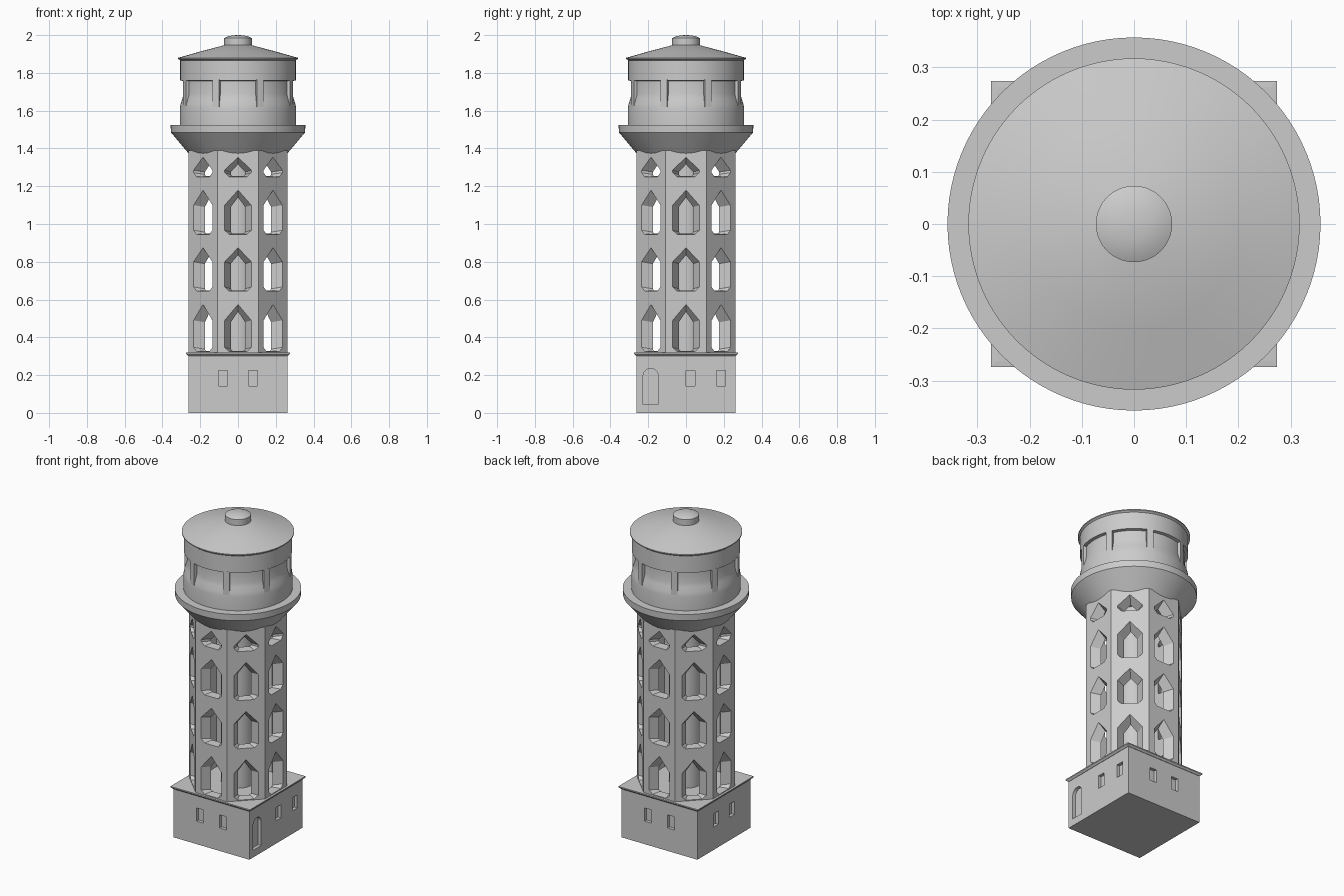
import bpy, bmesh, math
from mathutils import Matrix, Vector

if "Cube" in bpy.data.objects:
    bpy.data.objects.remove(bpy.data.objects["Cube"])

stone = bpy.data.materials.new("grey stone")
stone.diffuse_color = (0.6, 0.6, 0.6, 1)
stone.use_nodes = True
stone.node_tree.nodes["Principled BSDF"].inputs["Base Color"].default_value = stone.diffuse_color


def finish(name, bm, smooth=False, helper=False):
    bmesh.ops.recalc_face_normals(bm, faces=bm.faces)
    mesh = bpy.data.meshes.new(name)
    bm.to_mesh(mesh)
    bm.free()
    mesh.materials.append(stone)
    ob = bpy.data.objects.new(name, mesh)
    bpy.context.collection.objects.link(ob)
    ob.hide_render = helper
    if smooth:
        bpy.ops.object.select_all(action='DESELECT')
        ob.select_set(True)
        bpy.context.view_layer.objects.active = ob
        bpy.ops.object.shade_smooth_by_angle(angle=math.radians(30))
    return ob


def loft(bm, loops, closed=False):
    """Skin equal-length point loops; cap the ends or join them in a ring."""
    rings = [[bm.verts.new(p) for p in loop] for loop in loops]
    n = len(rings[0])
    pairs = list(zip(rings, rings[1:])) + ([(rings[-1], rings[0])] if closed else [])
    for a, b in pairs:
        for i in range(n):
            j = (i + 1) % n
            bm.faces.new((a[i], a[j], b[j], b[i]))
    if not closed:
        bm.faces.new(rings[0])
        bm.faces.new(rings[-1])


def ring(r, z, n, start=0.0):
    return [(r * math.cos(start + math.tau * i / n), r * math.sin(start + math.tau * i / n), z)
            for i in range(n)]


def lathe(name, profile, n=96):
    bm = bmesh.new()
    loft(bm, [ring(r, z, n) for r, z in profile])
    return finish(name, bm, smooth=True)


def square_stack(name, levels):
    bm = bmesh.new()
    loft(bm, [ring(h * math.sqrt(2), z, 4, math.pi / 4) for h, z in levels])
    return finish(name, bm)


def wall_cut(bm, angle, outer, inner, d_out, d_in):
    """Prism through a wall; outlines are (sideways, z), angle 0 faces -y."""
    rot = Matrix.Rotation(angle, 3, 'Z')
    loft(bm, [[rot @ Vector((u, -d, z)) for u, z in pts]
              for pts, d in ((outer, d_out), (inner, d_in))])


def subtract(ob, cutter):
    mod = ob.modifiers.new("openings", 'BOOLEAN')
    mod.operation = 'DIFFERENCE'
    mod.solver = 'EXACT'
    mod.object = cutter
    bpy.context.view_layer.objects.active = ob
    bpy.ops.object.select_all(action='DESELECT')
    ob.select_set(True)
    bpy.ops.object.modifier_apply(modifier=mod.name)
    bpy.data.objects.remove(cutter)


# Square base with recessed windows and an arched door
base = square_stack("base", [(0.262, 0), (0.262, 0.306)])
bm = bmesh.new()


def base_recess(turn, pts):
    wall_cut(bm, turn * math.pi / 2, pts, pts, 0.28, 0.242)


for turn, centres in enumerate([(-0.079, 0.079), (0.024, 0.185), (-0.079, 0.079), (-0.079, 0.079)]):
    for c in centres:
        base_recess(turn, [(c - 0.024, 0.143), (c + 0.024, 0.143), (c + 0.024, 0.225), (c - 0.024, 0.225)])
arch = [(-0.187 + 0.04 * math.cos(math.pi * i / 10), 0.195 + 0.04 * math.sin(math.pi * i / 10))
        for i in range(11)]
base_recess(1, [(-0.227, 0.045), (-0.147, 0.045)] + arch)
subtract(base, finish("base_cutter", bm, helper=True))

# Cornice on the base
square_stack("cornice", [(0.264, 0.302), (0.274, 0.312), (0.274, 0.319), (0.262, 0.32)])

# Hollow octagonal shaft
bm = bmesh.new()
k, turn8 = 1 / math.cos(math.pi / 8), math.pi / 8
loft(bm, [ring(r * k, z, 8, turn8) for r, z in
          ((0.262, 0.312), (0.262, 1.39), (0.21, 1.39), (0.21, 0.312))], closed=True)
shaft = finish("shaft", bm)


# Gabled openings with splayed sides, four storeys on eight faces
def gable(w, foot, z0, shoulder, apex, chamfer):
    return [(-foot, z0), (foot, z0), (w, z0 + chamfer), (w, shoulder),
            (0, apex), (-w, shoulder), (-w, z0 + chamfer)]


bm = bmesh.new()
for z0, shoulder, apex in ((0.325, 0.49, 0.575), (0.645, 0.80, 0.875),
                           (0.945, 1.10, 1.18), (1.25, 1.285, 1.355)):
    for i in range(8):
        wall_cut(bm, i * math.pi / 4,
                 gable(0.071, 0.048, z0, shoulder, apex, 0.022),
                 gable(0.038, 0.030, z0 + 0.004, shoulder - 0.01, apex - 0.04, 0.008),
                 0.263, 0.2095)
subtract(shaft, finish("shaft_cutter", bm, helper=True))

# Central column inside the shaft
lathe("inner_column", [(0.095, 0.312), (0.095, 1.39)], 48)

# Flared collar under the tank
lathe("collar", [(0.26, 1.372), (0.284, 1.40), (0.355, 1.485), (0.357, 1.525), (0.30, 1.525)])

# Tank drum, recessed below the upper band
lathe("tank", [(0.308, 1.52), (0.308, 1.61), (0.304, 1.635), (0.294, 1.665), (0.288, 1.69),
               (0.288, 1.757), (0.306, 1.76), (0.306, 1.872)])

# Eight posts between the recessed panels
bm = bmesh.new()
for i in range(8):
    a = math.pi / 8 + i * math.pi / 4
    angles = [a + math.radians(d) for d in (-3.6, -1.2, 1.2, 3.6)]
    loft(bm, [[(r * math.cos(t), r * math.sin(t), z)
               for r, ts in ((0.3065, angles), (0.28, angles[::-1])) for t in ts]
              for z in (1.60, 1.765)])
finish("tank_posts", bm, smooth=True)

# Conical roof and domed vent cap
lathe("roof", [(0.306, 1.866), (0.317, 1.874), (0.317, 1.88), (0.20, 1.913), (0.06, 1.95)])
lathe("vent_cap", [(0.073, 1.94), (0.073, 1.984), (0.055, 1.993), (0.03, 1.998), (0.008, 2.0)], 64)
